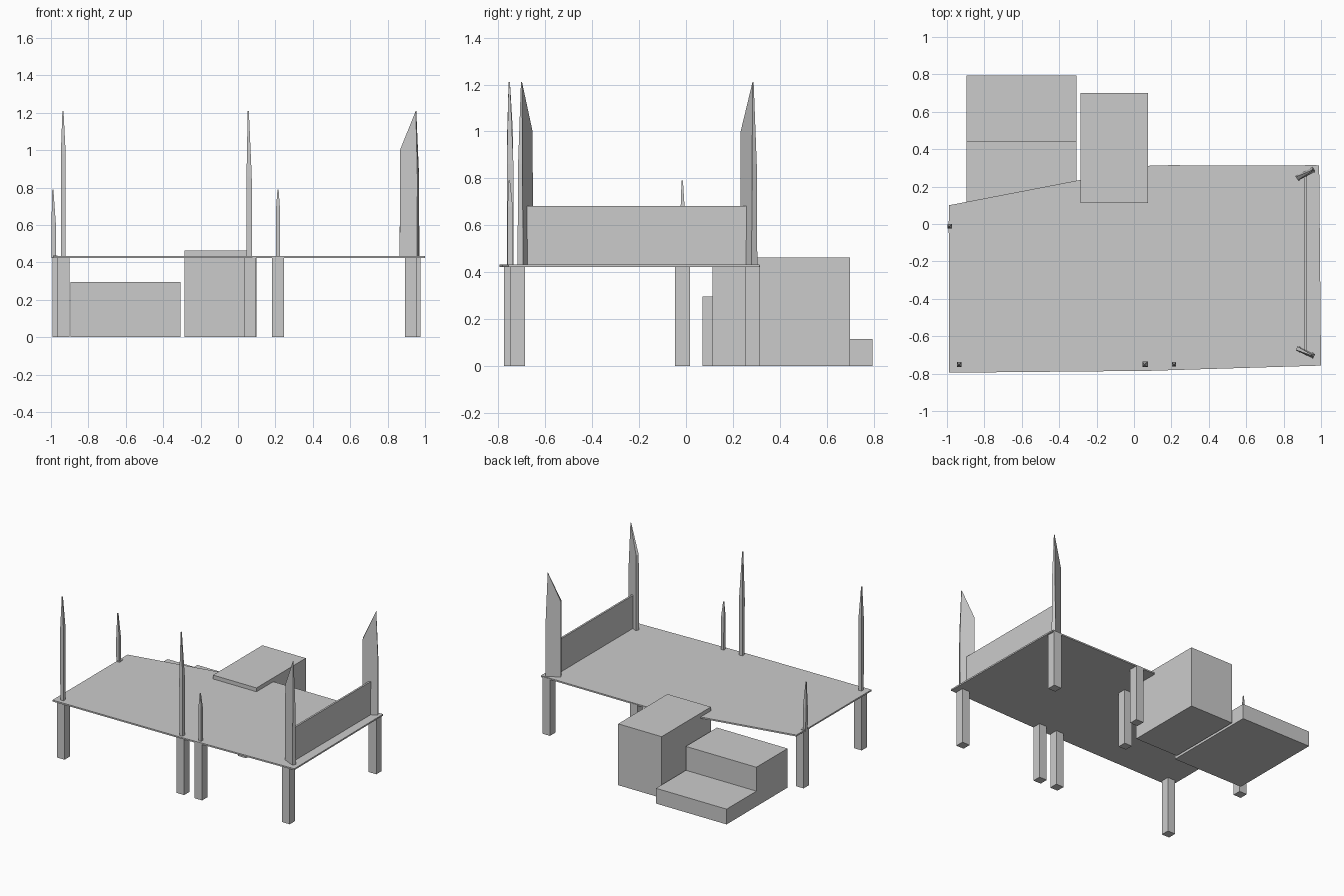
import bpy
from mathutils import Vector

if "Cube" in bpy.data.objects:
    bpy.data.objects.remove(bpy.data.objects["Cube"])

DECK_BOTTOM, DECK_TOP = 0.422, 0.433


def make(name, verts, faces):
    mesh = bpy.data.meshes.new(name)
    mesh.from_pydata(verts, [], faces)
    mesh.update()
    ob = bpy.data.objects.new(name, mesh)
    bpy.context.collection.objects.link(ob)
    return ob


def loft(name, rings):
    """Join equal-sized vertex rings into a closed solid."""
    n = len(rings[0])
    verts = [tuple(v) for ring in rings for v in ring]
    faces = [tuple(range(n))[::-1], tuple(range(len(verts) - n, len(verts)))]
    for r in range(len(rings) - 1):
        for i in range(n):
            j = (i + 1) % n
            faces.append((r * n + i, r * n + j, (r + 1) * n + j, (r + 1) * n + i))
    return make(name, verts, faces)


def rect(x0, x1, y0, y1, z):
    return [(x0, y0, z), (x1, y0, z), (x1, y1, z), (x0, y1, z)]


def box(name, x0, x1, y0, y1, z0, z1):
    return loft(name, [rect(x0, x1, y0, y1, z0), rect(x0, x1, y0, y1, z1)])


# Thin deck with a slanted back-left edge
outline = [(-0.99, -0.795), (0.08, -0.785), (1.0, -0.757), (0.99, 0.313),
           (0.09, 0.313), (-0.29, 0.235), (-0.99, 0.10)]
loft("deck", [[(x, y, z) for x, y in outline] for z in (DECK_BOTTOM, DECK_TOP)])

# Tall entry block standing through the deck edge
box("entry_block", -0.287, 0.075, 0.113, 0.70, 0, 0.462)

# Two steps from one L-shaped profile
profile = [(0.07, 0), (0.795, 0), (0.795, 0.115), (0.44, 0.115), (0.44, 0.295), (0.07, 0.295)]
loft("steps", [[(x, y, z) for y, z in profile] for x in (-0.307, -0.895)])

# Square legs under the deck
legs = {"front_left": (-0.933, -0.745), "front_middle": (0.063, -0.745),
        "front_short_post": (0.213, -0.745), "front_right": (0.924, -0.718),
        "back_right": (0.945, 0.283), "back_middle": (0.213, 0.284),
        "centre": (0.066, -0.015), "left": (-0.96, -0.015)}
for name, (x, y) in legs.items():
    h = 0.032
    box("leg_" + name, x - h, x + h, y - h, y + h, 0, DECK_TOP - 0.004)
box("left_post_collar", -0.99, -0.965, -0.035, 0.01, DECK_TOP - 0.004, DECK_TOP + 0.004)


# Slender tapering posts: (base centre), (tip centre), half width, shoulder height, tip height
def post(name, base, tip, half, shoulder, top):
    rings = []
    for z, f, size in ((DECK_BOTTOM, 0, half), (shoulder, 0.1, half), (top, 1, 0.003)):
        cx = base[0] + (tip[0] - base[0]) * f
        cy = base[1] + (tip[1] - base[1]) * f
        rings.append(rect(cx - size, cx + size, cy - size, cy + size, z))
    return loft(name, rings)


post("front_left_post", (-0.934, -0.75), (-0.936, -0.754), 0.013, 0.98, 1.21)
post("front_middle_post", (0.06, -0.75), (0.055, -0.754), 0.014, 0.86, 1.21)
post("front_short_post", (0.214, -0.75), (0.214, -0.754), 0.011, 0.68, 0.79)
post("left_short_post", (-0.985, -0.013), (-0.99, -0.016), 0.012, 0.60, 0.79)


# Broad pointed boards at the right end
def board(name, inner, outer, half):
    a, b = Vector(inner), Vector(outer)
    d = b - a
    n = Vector((-d.y, d.x)).normalized()
    shape = [(0, DECK_BOTTOM, 1), (1, DECK_BOTTOM, 1), (1, 0.86, 0.8),
             (0.88, 1.21, 0.2), (0, 1.0, 0.8)]
    rings = []
    for side in (1, -1):
        ring = []
        for u, z, w in shape:
            p = a + d * u + n * (side * half * w)
            ring.append((p.x, p.y, z))
        rings.append(ring)
    return loft(name, rings)


board("front_right_board", (0.870, -0.664), (0.963, -0.707), 0.013)
board("back_right_board", (0.871, 0.243), (0.963, 0.292), 0.014)

# Upright panel between the boards
loft("end_panel", [rect(0.912, 0.926, -0.682, 0.262, DECK_BOTTOM),
                   rect(0.912, 0.926, -0.678, 0.258, 0.682)])

# Consistent outward faces
import bmesh
for ob in bpy.context.collection.objects:
    bm = bmesh.new()
    bm.from_mesh(ob.data)
    bmesh.ops.recalc_face_normals(bm, faces=bm.faces)
    bm.to_mesh(ob.data)
    bm.free()
